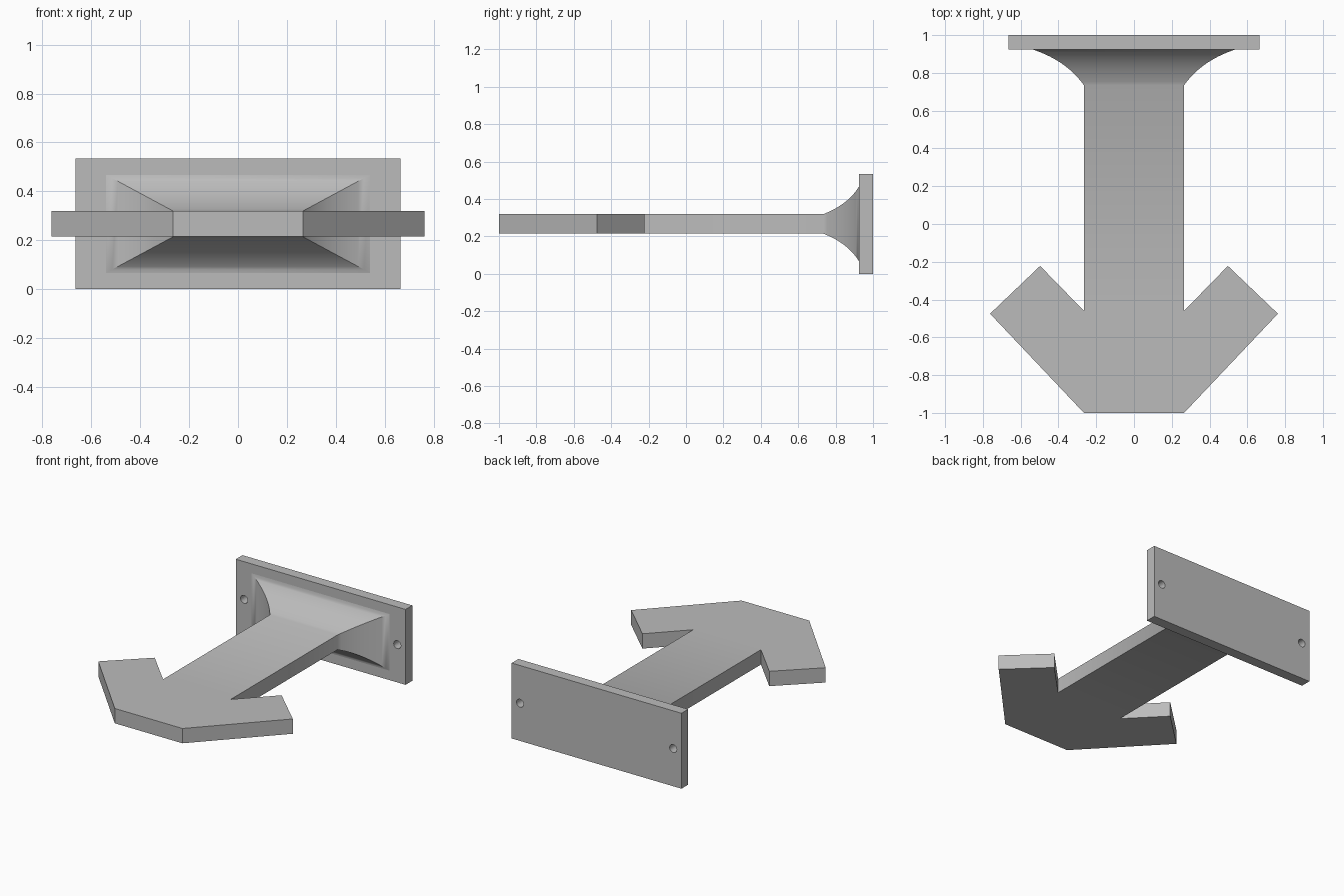
import bpy, bmesh
from mathutils import Vector

if "Cube" in bpy.data.objects:
    bpy.data.objects.remove(bpy.data.objects["Cube"], do_unlink=True)

MID_Z = 0.267        # height of the arm's centre line
HALF_T = 0.0525      # half thickness of the arm
HALF_W = 0.265       # half width of the arm
FLARE_Y, PLATE_Y = 0.735, 0.925

grey = bpy.data.materials.new("plain grey")
grey.use_nodes = True
colour = (0.5, 0.5, 0.5, 1)
grey.diffuse_color = colour
grey.node_tree.nodes["Principled BSDF"].inputs["Base Color"].default_value = colour


def add_object(name, bm):
    bmesh.ops.recalc_face_normals(bm, faces=bm.faces)
    mesh = bpy.data.meshes.new(name)
    bm.to_mesh(mesh)
    bm.free()
    mesh.materials.append(grey)
    obj = bpy.data.objects.new(name, mesh)
    bpy.context.collection.objects.link(obj)
    return obj


# Arm with its anchor-shaped tip: mirrored outline, extruded upward
half = [(HALF_W, -1), (0.762, -0.475), (0.497, -0.222), (HALF_W, -0.46), (HALF_W, FLARE_Y)]
outline = half + [(-x, y) for x, y in reversed(half)]
bm = bmesh.new()
base = bm.faces.new([bm.verts.new((x, y, MID_Z - HALF_T)) for x, y in outline])
top = bmesh.ops.extrude_face_region(bm, geom=[base], use_keep_orig=True)["geom"]
bmesh.ops.translate(bm, vec=(0, 0, 2 * HALF_T),
                    verts=[g for g in top if isinstance(g, bmesh.types.BMVert)])
bmesh.ops.recalc_face_normals(bm, faces=bm.faces)

# Flare: the end face is extruded in steps along a curve up to the plate
end = max(bm.faces, key=lambda f: f.calc_center_median().y)
STEPS = 14
for i in range(1, STEPS + 1):
    t = i / STEPS
    spread = 2 * t * (1 - t) * 0.35 + t * t
    along = 2 * t * (1 - t) * 0.7 + t * t
    end = bmesh.ops.extrude_discrete_faces(bm, faces=[end])["faces"][0]
    for v in end.verts:
        sx = 1 if v.co.x > 0 else -1
        sz = 1 if v.co.z > MID_Z else -1
        v.co = Vector((sx * (HALF_W + 0.275 * spread),
                       FLARE_Y + (PLATE_Y - FLARE_Y) * along,
                       MID_Z + sz * (HALF_T + 0.148 * spread)))
arm = add_object("hook_arm", bm)

# Wall plate
bm = bmesh.new()
bmesh.ops.create_cube(bm, size=1)
bmesh.ops.scale(bm, vec=(1.33, 1 - PLATE_Y, 2 * MID_Z), verts=bm.verts)
bmesh.ops.translate(bm, vec=(0, (1 + PLATE_Y) / 2, MID_Z), verts=bm.verts)
plate = add_object("wall_plate", bm)

# Screw holes through the plate
for side, x in (("left", 0.6), ("right", -0.6)):
    bpy.ops.mesh.primitive_cylinder_add(vertices=24, radius=0.028, depth=0.3,
                                        location=(x, 0.96, MID_Z), rotation=(1.5708, 0, 0))
    cutter = bpy.context.object
    cutter.name = side + "_hole_cutter"
    cutter.data.materials.append(grey)
    cutter.hide_render = True
    cutter.hide_set(True)
    cut = plate.modifiers.new(side + "_screw_hole", "BOOLEAN")
    cut.operation = "DIFFERENCE"
    cut.solver = "EXACT"
    cut.object = cutter

# Smooth flare, crisp edges
bpy.ops.object.select_all(action="DESELECT")
for obj in (arm, plate):
    obj.select_set(True)
bpy.context.view_layer.objects.active = arm
bpy.ops.object.shade_smooth_by_angle(angle=0.7)
